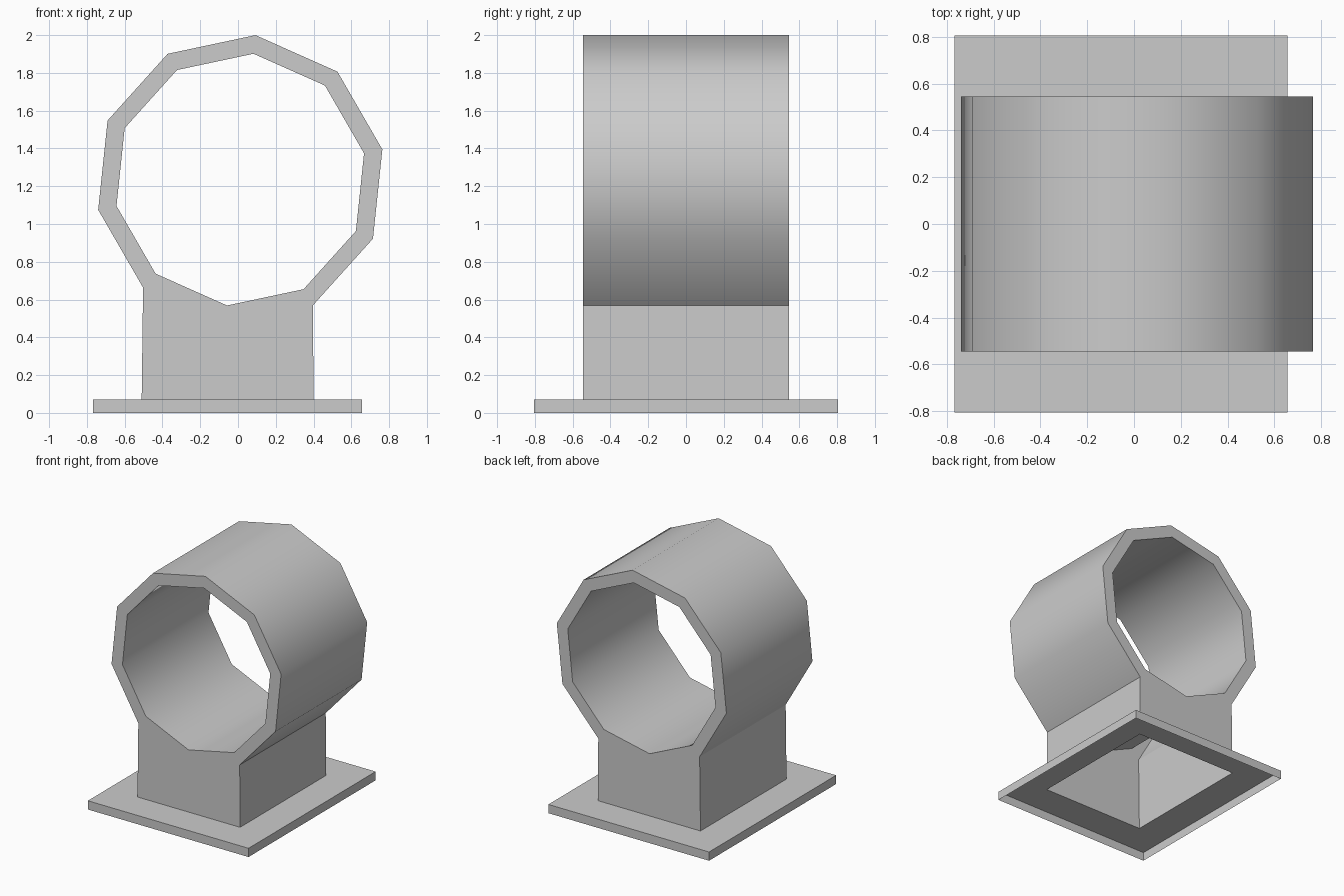
import bpy, bmesh
from math import cos, sin, radians

if "Cube" in bpy.data.objects:
    bpy.data.objects.remove(bpy.data.objects["Cube"])

grey = bpy.data.materials.new("plain_grey")
grey.use_nodes = True
grey.diffuse_color = (0.6, 0.6, 0.6, 1)
grey.node_tree.nodes["Principled BSDF"].inputs["Base Color"].default_value = (0.6, 0.6, 0.6, 1)

SIDES = 10
HALF = 0.545              # half depth of ring and pedestal
LEFT, RIGHT = -0.51, 0.40  # pedestal footprint
TOP = 0.07                # top of the base plate


def make_part(name, faces):
    """Build one open shell from lists of corner points."""
    bm = bmesh.new()
    for pts in faces:
        bm.faces.new([bm.verts.new(p) for p in pts])
    bmesh.ops.remove_doubles(bm, verts=bm.verts, dist=0.0005)
    mesh = bpy.data.meshes.new(name)
    bm.to_mesh(mesh)
    bm.free()
    mesh.materials.append(grey)
    ob = bpy.data.objects.new(name, mesh)
    bpy.context.collection.objects.link(ob)
    bpy.ops.object.select_all(action='DESELECT')
    ob.select_set(True)
    bpy.context.view_layer.objects.active = ob
    bpy.ops.object.shade_smooth_by_angle(angle=radians(40))


def strip(p, q):
    """Quad running front to back between two profile points."""
    return [(p[0], -HALF, p[1]), (q[0], -HALF, q[1]),
            (q[0], HALF, q[1]), (p[0], HALF, p[1])]


def ends(profile):
    """Matching front and back faces from a profile."""
    return [[(x, -HALF, z) for x, z in profile],
            [(x, HALF, z) for x, z in reversed(profile)]]


def circle(radius):
    angles = [radians(84 + 360 / SIDES * k) for k in range(SIDES)]
    return [(0.012 + radius * cos(a), 1.235 + radius * sin(a)) for a in angles]


outer, inner = circle(0.769), circle(0.67)

# Ring: full inner tube, outer tube open where the pedestal joins
faces = []
for k in range(SIDES):
    n = (k + 1) % SIDES
    faces.append(strip(inner[k], inner[n]))
    if k not in (4, 5):
        faces.append(strip(outer[n], outer[k]))
        faces += ends([outer[k], outer[n], inner[n], inner[k]])
make_part("ring", faces)

# Pedestal: hollow, with ends that rise to the inner tube
foot_l, foot_r = (LEFT, TOP), (RIGHT, TOP)
faces = ends([outer[4], foot_l, foot_r, outer[6], inner[6], inner[5], inner[4]])
faces += [strip(foot_l, outer[4]), strip(outer[6], foot_r)]
make_part("pedestal", faces)

# Base plate: open underneath, with a hole below the pedestal
rim = [(-0.768, -0.805), (0.657, -0.805), (0.657, 0.805), (-0.768, 0.805)]
hole = [(LEFT, -HALF), (RIGHT, -HALF), (RIGHT, HALF), (LEFT, HALF)]
faces = []
for k in range(4):
    a, b = rim[k], rim[(k + 1) % 4]
    c, d = hole[(k + 1) % 4], hole[k]
    faces.append([(*p, TOP) for p in (a, b, c, d)])
    faces.append([(*a, 0), (*b, 0), (*b, TOP), (*a, TOP)])
make_part("base_plate", faces)
